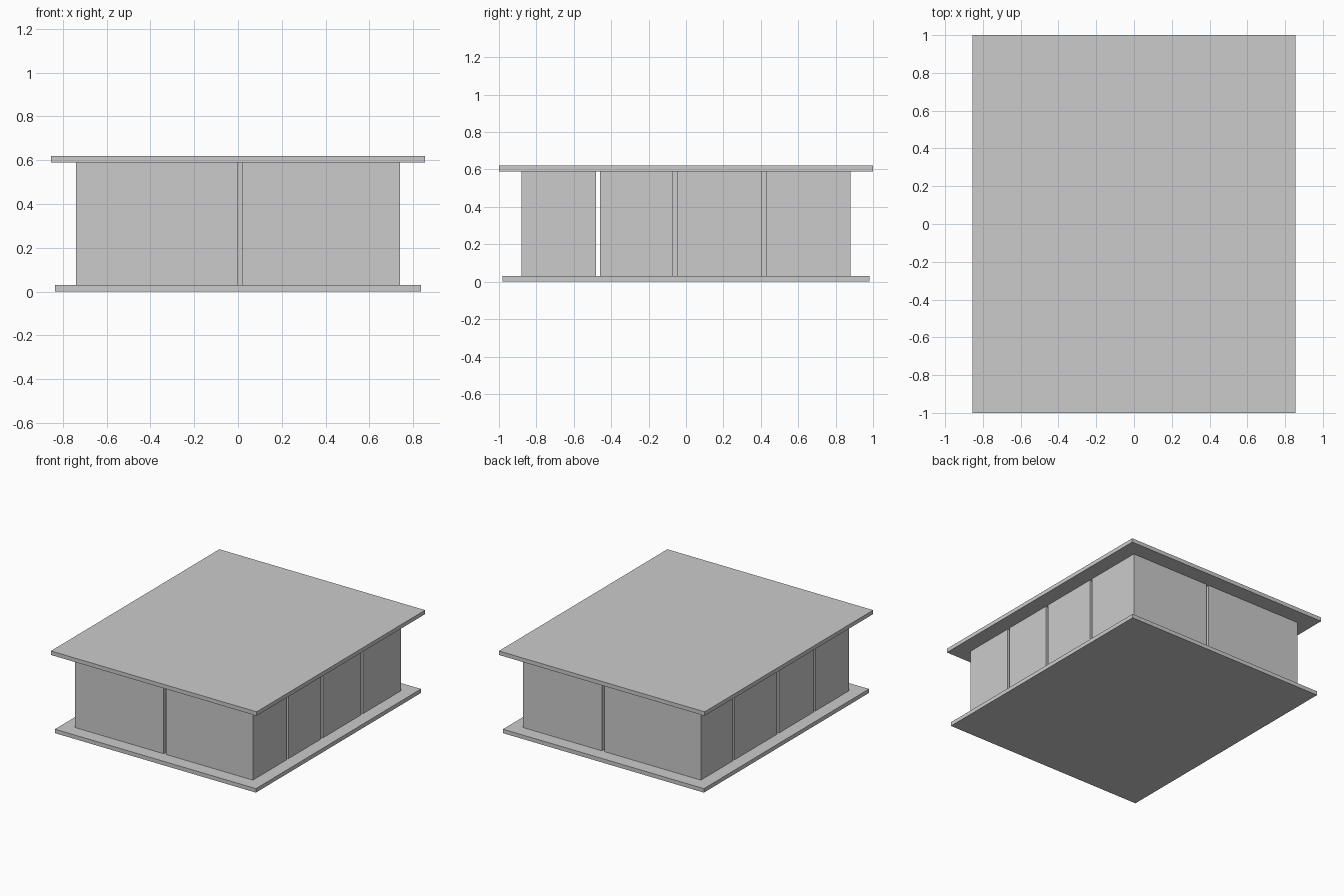
import bpy

if "Cube" in bpy.data.objects:
    bpy.data.objects.remove(bpy.data.objects["Cube"])


def box(name, x0, x1, y0, y1, z0, z1):
    bpy.ops.mesh.primitive_cube_add(
        size=1, location=((x0 + x1) / 2, (y0 + y1) / 2, (z0 + z1) / 2))
    ob = bpy.context.object
    ob.name = name
    ob.scale = (x1 - x0, y1 - y0, z1 - z0)
    bpy.ops.object.transform_apply(location=False, rotation=False, scale=True)
    return ob


# Base and top slabs
box("base_slab", -0.835, 0.835, -0.98, 0.98, 0, 0.03)
box("top_slab", -0.855, 0.855, -1, 1, 0.59, 0.62)

# Two columns of blocks, separated by narrow gaps
HALF_X, HALF_Y, GAP = 0.74, 0.88, 0.011
split_x = [0.008, 0.008, 0.008, 0.073]      # centre gap of each row
gaps_y = {"left": [-0.471, -0.037, 0.49],
          "right": [-0.471, -0.059, 0.416]}

for side, gaps in gaps_y.items():
    starts = [-HALF_Y] + [g + GAP for g in gaps]
    ends = [g - GAP for g in gaps] + [HALF_Y]
    for i, (y0, y1) in enumerate(zip(starts, ends)):
        if side == "left":
            x0, x1 = -HALF_X, split_x[i] - GAP
        else:
            x0, x1 = split_x[i] + GAP, HALF_X
        box(f"{side}_block_{i + 1}", x0, x1, y0, y1, 0.03, 0.59)
